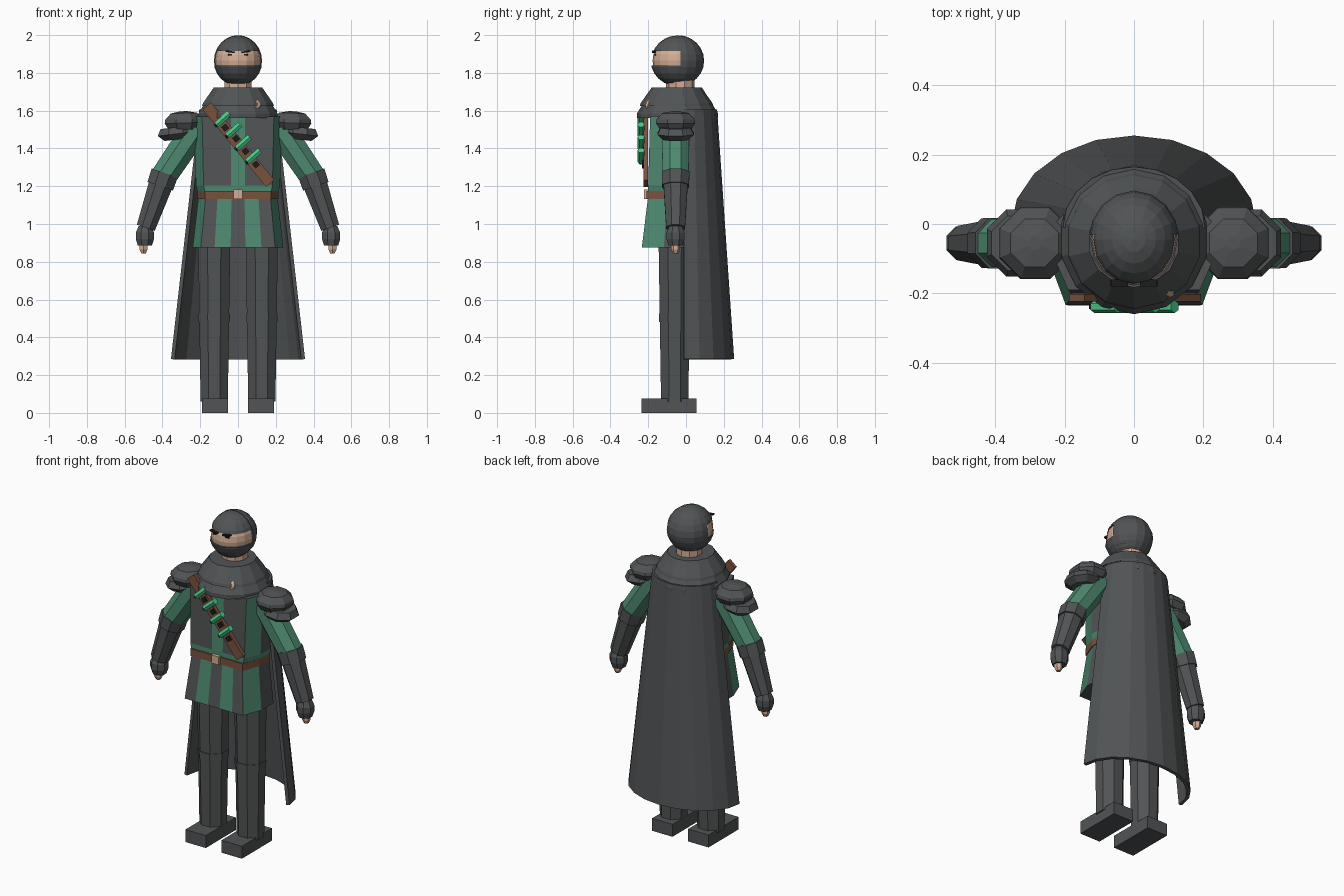
import bpy, bmesh, math
from mathutils import Vector, Matrix

if "Cube" in bpy.data.objects:
    bpy.data.objects.remove(bpy.data.objects["Cube"])


def colour(name, rgb):
    m = bpy.data.materials.new(name)
    m.diffuse_color = (*rgb, 1)
    m.use_nodes = True
    m.node_tree.nodes["Principled BSDF"].inputs["Base Color"].default_value = m.diffuse_color
    return m


GREY = colour("charcoal cloth", (0.082, 0.088, 0.091))
GREEN = colour("forest green", (0.075, 0.25, 0.16))
BROWN = colour("leather brown", (0.19, 0.085, 0.047))
SKIN = colour("skin", (0.66, 0.42, 0.30))
VIAL = colour("bright green", (0.07, 0.58, 0.25))
BLACK = colour("black", (0.012, 0.012, 0.013))


def finish(name, bm, *mats):
    bmesh.ops.recalc_face_normals(bm, faces=bm.faces)
    me = bpy.data.meshes.new(name)
    bm.to_mesh(me)
    bm.free()
    for m in mats:
        me.materials.append(m)
    ob = bpy.data.objects.new(name, me)
    bpy.context.collection.objects.link(ob)
    return ob


def loft(bm, rows, closed=True):
    """Skin a stack of point rows; returns the faces grouped per band."""
    vs = [[bm.verts.new(p) for p in r] for r in rows]
    n = len(rows[0])
    bands = []
    for a, b in zip(vs, vs[1:]):
        k = n if closed else n - 1
        bands.append([bm.faces.new((a[i], a[(i + 1) % n], b[(i + 1) % n], b[i])) for i in range(k)])
    if closed:
        bm.faces.new(vs[0][::-1])
        bm.faces.new(vs[-1])
    return bands


def lathe(name, profile, n, mat, origin=(0, 0, 0), axis=(0, 0, 1), flat=1.0):
    """Faceted turned part: profile is (radius, distance along axis)."""
    bm = bmesh.new()
    rows = []
    for r, h in profile:
        ang = [(i + 0.5) * 2 * math.pi / n for i in range(n)]
        rows.append([(r * math.cos(a), r * flat * math.sin(a), h) for a in ang])
    loft(bm, rows)
    q = Vector((0, 0, 1)).rotation_difference(Vector(axis).normalized())
    bm.transform(Matrix.Translation(origin) @ q.to_matrix().to_4x4())
    return finish(name, bm, mat)


def tube(name, a, b, r0, r1, n, mat):
    d = Vector(b) - Vector(a)
    return lathe(name, [(r0, 0), (r1, d.length)], n, mat, a, d)


def box(name, centre, size, mat, roll=0.0):
    bm = bmesh.new()
    bmesh.ops.create_cube(bm, size=1)
    bm.transform(Matrix.Translation(centre) @ Matrix.Rotation(roll, 4, 'Y') @ Matrix.Diagonal((*size, 1)))
    return finish(name, bm, mat)


def shell(name, radii, mat, cuts=()):
    """Head ellipsoid trimmed by planes (point, normal of removed side)."""
    bm = bmesh.new()
    bmesh.ops.create_uvsphere(bm, u_segments=16, v_segments=12, radius=1)
    bm.transform(Matrix.Translation((0, -0.045, 1.865)) @ Matrix.Diagonal((*radii, 1)))
    for co, no in cuts:
        geom = bm.verts[:] + bm.edges[:] + bm.faces[:]
        res = bmesh.ops.bisect_plane(bm, geom=geom, plane_co=co, plane_no=no, clear_outer=True)
        edges = [e for e in res['geom_cut'] if isinstance(e, bmesh.types.BMEdge)]
        bmesh.ops.holes_fill(bm, edges=edges, sides=0)
    return finish(name, bm, mat)


# head: face, mask, cap and hood back
shell("face", (0.122, 0.132, 0.128), SKIN)
shell("face_mask", (0.129, 0.142, 0.135), GREY, [((0, 0, 1.838), (0, 0, 1))])
shell("hood_cap", (0.127, 0.138, 0.133), GREY, [((0, 0, 1.915), (0, 0, -1))])
shell("hood_back", (0.130, 0.141, 0.135), GREY,
      [((0, -0.03, 0), (0, -1, 0)), ((0, 0, 1.785), (0, 0, -1))])
lathe("neck", [(0.075, 1.66), (0.075, 1.78)], 10, SKIN, (0, -0.03, 0))
for s in (-1, 1):
    box("eyebrow", (s * 0.042, -0.170, 1.912), (0.05, 0.02, 0.008), BLACK, s * -0.15)
    box("eye", (s * 0.042, -0.163, 1.896), (0.022, 0.009, 0.008), BLACK)

# tunic: half outline mirrored, skinned through four heights
half = [(0.038, -0.2), (0.12, -0.2), (0.19, -0.2), (0.232, -0.1), (0.232, 0.0), (0.15, 0.08)]
outline = half + [(-x, y) for x, y in reversed(half)]


def ring(z, sx, front):
    return [(x * sx, y * front if y < 0 else y, z) for x, y in outline]


bm = bmesh.new()
bands = loft(bm, [ring(0.875, 1.035, 1.17), ring(1.15, 0.90, 1.0), ring(1.205, 0.96, 1.0),
                  ring(1.57, 1.0, 0.95)])
green = [{1, 9, 11 - 11, 3, 7, 2, 8}, set(range(12)), {2, 8, 11}]
green[0] = {0, 10, 2, 8, 4, 6}
for band, picks in zip(bands, green):
    for i, f in enumerate(band):
        f.material_index = int(i in picks)
finish("tunic", bm, GREY, GREEN)

# belt and buckle
bm = bmesh.new()
loft(bm, [ring(1.132, 0.925, 1.04), ring(1.176, 0.925, 1.04)])
finish("belt", bm, BROWN)
box("buckle", (0, -0.212, 1.158), (0.05, 0.02, 0.05), SKIN)

# shoulder mantle in two layers
lathe("mantle", [(0.215, 1.56), (0.215, 1.585), (0.168, 1.66), (0.130, 1.722)], 14, GREY, (0, -0.045, 0))
lathe("mantle_collar", [(0.195, 1.625), (0.19, 1.64), (0.132, 1.722), (0.115, 1.722), (0.1, 1.70)],
      14, GREY, (0, -0.05, 0))
lathe("brooch", [(0.028, 0), (0.028, 0.012), (0.015, 0.022)], 8, SKIN, (0.09, -0.19, 1.628), (0, -1, 0.35))

# cape: flared half ellipse with thickness
bm = bmesh.new()
rows = []
for z, rx, ry in ((0.285, 0.355, 0.265), (1.605, 0.205, 0.175)):
    rows.append([(rx * math.cos(math.pi * i / 10), -0.01 + ry * math.sin(math.pi * i / 10), z)
                 for i in range(11)])
loft(bm, rows, closed=False)
cape = finish("cape", bm, GREY)
mod = cape.modifiers.new("thickness", 'SOLIDIFY')
mod.thickness = 0.02
mod.offset = -1

# bandolier with loops and vials
top, low = Vector((-0.165, -0.213, 1.625)), Vector((0.17, -0.213, 1.215))
along = low - top
roll = math.atan2(-along.z, along.x)
box("bandolier", (top + low) / 2, (along.length, 0.022, 0.058), BROWN, roll)
for x, z in ((-0.08, 1.555), (-0.022, 1.497), (0.028, 1.43), (0.083, 1.36)):
    c = Vector((x, -0.238, z))
    d = Vector((0.034, 0, 0.03))
    tube("vial", c - d, c + d, 0.019, 0.019, 6, VIAL)
    tube("vial_stopper", c - d * 1.25, c - d, 0.012, 0.012, 6, BLACK)
    box("vial_loop", c + Vector((0.012, 0.012, -0.045)), (0.03, 0.012, 0.03), BLACK, roll)

for s in (-1, 1):
    Y = -0.055
    # arms
    tube("upper_arm", (s * 0.22, Y, 1.51), (s * 0.395, Y, 1.25), 0.08, 0.074, 8, GREEN)
    tube("forearm", (s * 0.395, Y, 1.25), (s * 0.488, Y, 0.98), 0.072, 0.054, 8, GREY)
    tube("forearm_cuff", (s * 0.388, Y, 1.27), (s * 0.412, Y, 1.20), 0.079, 0.077, 8, GREY)
    lathe("glove", [(0.04, 0.885), (0.052, 0.92), (0.052, 0.955), (0.035, 0.99)], 8, GREY, (s * 0.493, Y, 0))
    lathe("fingertips", [(0.014, 0.845), (0.024, 0.865), (0.024, 0.90)], 6, SKIN, (s * 0.50, Y, 0))
    # shoulder armour, two tilted tiers
    tilt = (s * 0.12, 0, 1)
    lathe("shoulder_pad", [(0.09, -0.045), (0.112, -0.01), (0.108, 0.01), (0.075, 0.042), (0.02, 0.052)],
          8, GREY, (s * 0.285, Y, 1.545), (s * 0.03, 0, 1))
    lathe("shoulder_pad_rim", [(0.07, -0.03), (0.105, 0.0), (0.085, 0.035)],
          8, GREY, (s * 0.328, Y, 1.477), tilt)
    # legs and boots
    lathe("leg", [(0.078, 0.06), (0.092, 0.90)], 8, GREY, (s * 0.126, -0.06, 0))
    lathe("knee_band", [(0.089, 0.482), (0.090, 0.527)], 8, GREY, (s * 0.126, -0.06, 0))
    box("boot", (s * 0.122, -0.09, 0.038), (0.138, 0.29, 0.076), GREY)
